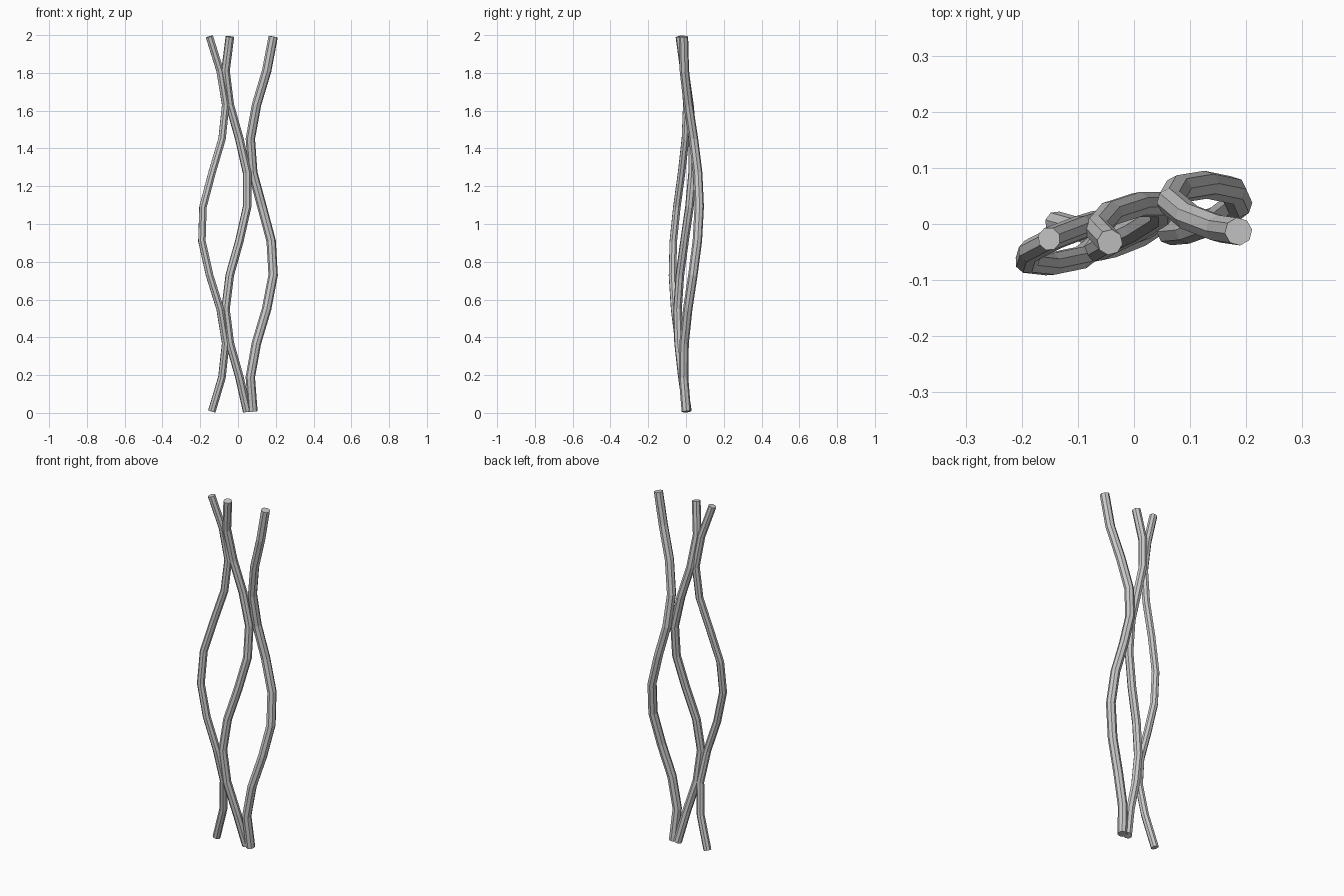
import bpy
from math import cos, pi

if "Cube" in bpy.data.objects:
    bpy.data.objects.remove(bpy.data.objects["Cube"])

N = 12                       # rings along each strand
Z0, Z1 = 0.008, 1.992
PERIOD_X, PERIOD_Y = 1.26, 1.70


def strand(name, radius, cx, ax, zx, cy, ay, zy):
    """Tube that sways in x and y; zx and zy are heights of the +x and +y peaks."""
    curve = bpy.data.curves.new(name, 'CURVE')
    curve.dimensions = '3D'
    curve.bevel_depth = radius
    curve.bevel_resolution = 2       # eight sides
    curve.use_fill_caps = True
    spline = curve.splines.new('POLY')
    spline.use_smooth = False
    spline.points.add(N - 1)
    for i, p in enumerate(spline.points):
        z = Z0 + (Z1 - Z0) * i / (N - 1)
        x = cx + ax * cos(2 * pi * (z - zx) / PERIOD_X)
        y = cy + ay * cos(2 * pi * (z - zy) / PERIOD_Y)
        p.co = (x, y, z, 1)
    obj = bpy.data.objects.new(name, curve)
    bpy.context.collection.objects.link(obj)
    # turn the swept curve into a mesh tube
    bpy.ops.object.select_all(action='DESELECT')
    obj.select_set(True)
    bpy.context.view_layer.objects.active = obj
    bpy.ops.object.convert(target='MESH')


# three intertwined stems, left to right
strand("left_stem", 0.021, -0.13, 0.065, 0.35, -0.034, 0.038, 1.62)
strand("middle_stem", 0.023, -0.006, 0.06, 1.18, -0.004, 0.041, 1.36)
strand("right_stem", 0.025, 0.126, 0.062, 0.78, 0.028, 0.042, 1.10)
